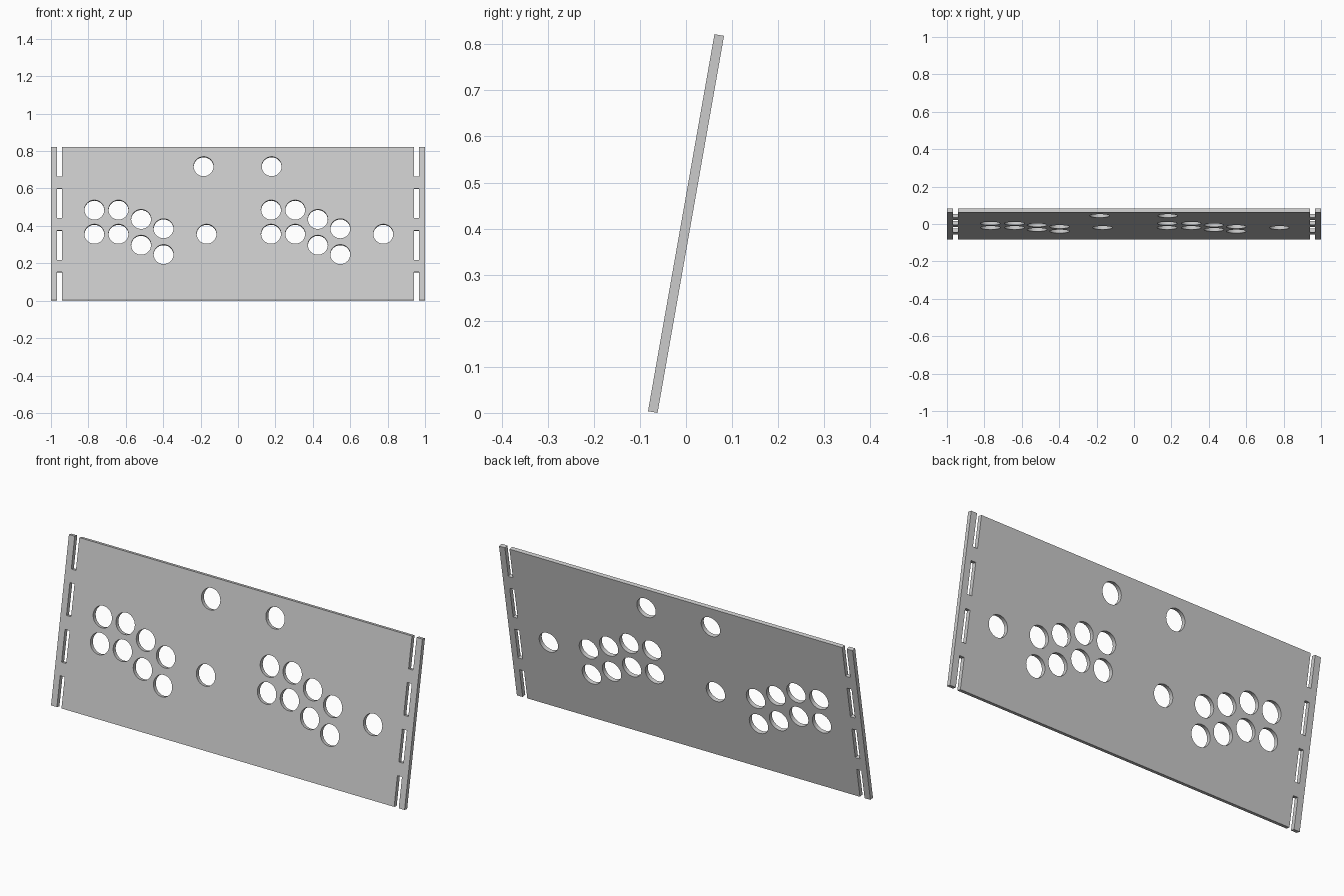
import bpy
import math

cube = bpy.data.objects.get("Cube")
if cube:
    bpy.data.objects.remove(cube, do_unlink=True)

TILT = math.radians(10)
THICK = 0.021
MID_Z = 0.411
HALF_H = (MID_Z - THICK / 2 * math.sin(TILT)) / math.cos(TILT)
SLOT_IN, SLOT_OUT = 0.941, 0.967
HOLE_R = 0.053

# Flat outline that the panel is cut from
curve = bpy.data.curves.new("panel_outline", "CURVE")
curve.dimensions = "2D"
curve.fill_mode = "BOTH"
curve.extrude = THICK / 2


def up(z):
    """Height on the standing panel to distance along its face."""
    return (z - MID_Z) / math.cos(TILT)


def loop(points):
    spline = curve.splines.new("POLY")
    spline.points.add(len(points) - 1)
    for p, (x, y) in zip(spline.points, points):
        p.co = (x, y, 0, 1)
    spline.use_cyclic_u = True


def hole(x, z, sides=48):
    loop([(x + HOLE_R * math.cos(2 * math.pi * i / sides),
           up(z) + HOLE_R * math.sin(2 * math.pi * i / sides)) for i in range(sides)])


# Outer edge with an open slot at each corner
top_notch, low_notch = up(0.663), up(0.152)
upper = [(1, HALF_H), (SLOT_OUT, HALF_H), (SLOT_OUT, top_notch),
         (SLOT_IN, top_notch), (SLOT_IN, HALF_H)]
lower = [(SLOT_IN, -HALF_H), (SLOT_IN, low_notch), (SLOT_OUT, low_notch),
         (SLOT_OUT, -HALF_H), (1, -HALF_H)]
right_side = lower + upper
loop(right_side + [(-x, y) for x, y in reversed(right_side)])

# Closed slots along both ends
for side in (-1, 1):
    for z0, z1 in ((0.217, 0.374), (0.441, 0.598)):
        loop([(side * SLOT_IN, up(z0)), (side * SLOT_OUT, up(z0)),
              (side * SLOT_OUT, up(z1)), (side * SLOT_IN, up(z1))])

# Two matching sets of button holes, then the upper pair
BUTTONS = [(0, 0.484), (0.129, 0.484), (0.25, 0.434), (0.37, 0.384),
           (0, 0.355), (0.129, 0.355), (0.25, 0.296), (0.37, 0.246),
           (0.6, 0.355)]
for start in (-0.768, 0.177):
    for dx, z in BUTTONS:
        hole(start + dx, z)
for x in (-0.184, 0.18):
    hole(x, 0.716)

# Solid panel, leaning back
outline = bpy.data.objects.new("outline", curve)
bpy.context.collection.objects.link(outline)
mesh = bpy.data.meshes.new_from_object(
    outline.evaluated_get(bpy.context.evaluated_depsgraph_get()))
bpy.data.objects.remove(outline, do_unlink=True)
mesh.name = "control_panel"
panel = bpy.data.objects.new("control_panel", mesh)
bpy.context.collection.objects.link(panel)
panel.location.z = MID_Z
panel.rotation_euler.x = math.pi / 2 - TILT

# Plain grey finish
grey = bpy.data.materials.new("plain_grey")
grey.use_nodes = True
color = (0.6, 0.6, 0.6, 1)
grey.diffuse_color = color
grey.node_tree.nodes["Principled BSDF"].inputs["Base Color"].default_value = color
mesh.materials.clear()
mesh.materials.append(grey)

bpy.context.view_layer.objects.active = panel
panel.select_set(True)
bpy.ops.object.mode_set(mode="EDIT")
bpy.ops.mesh.select_all(action="SELECT")
bpy.ops.mesh.remove_doubles(threshold=0.0001)
bpy.ops.mesh.normals_make_consistent(inside=False)
bpy.ops.object.mode_set(mode="OBJECT")
bpy.ops.object.shade_smooth_by_angle(angle=math.radians(30))
